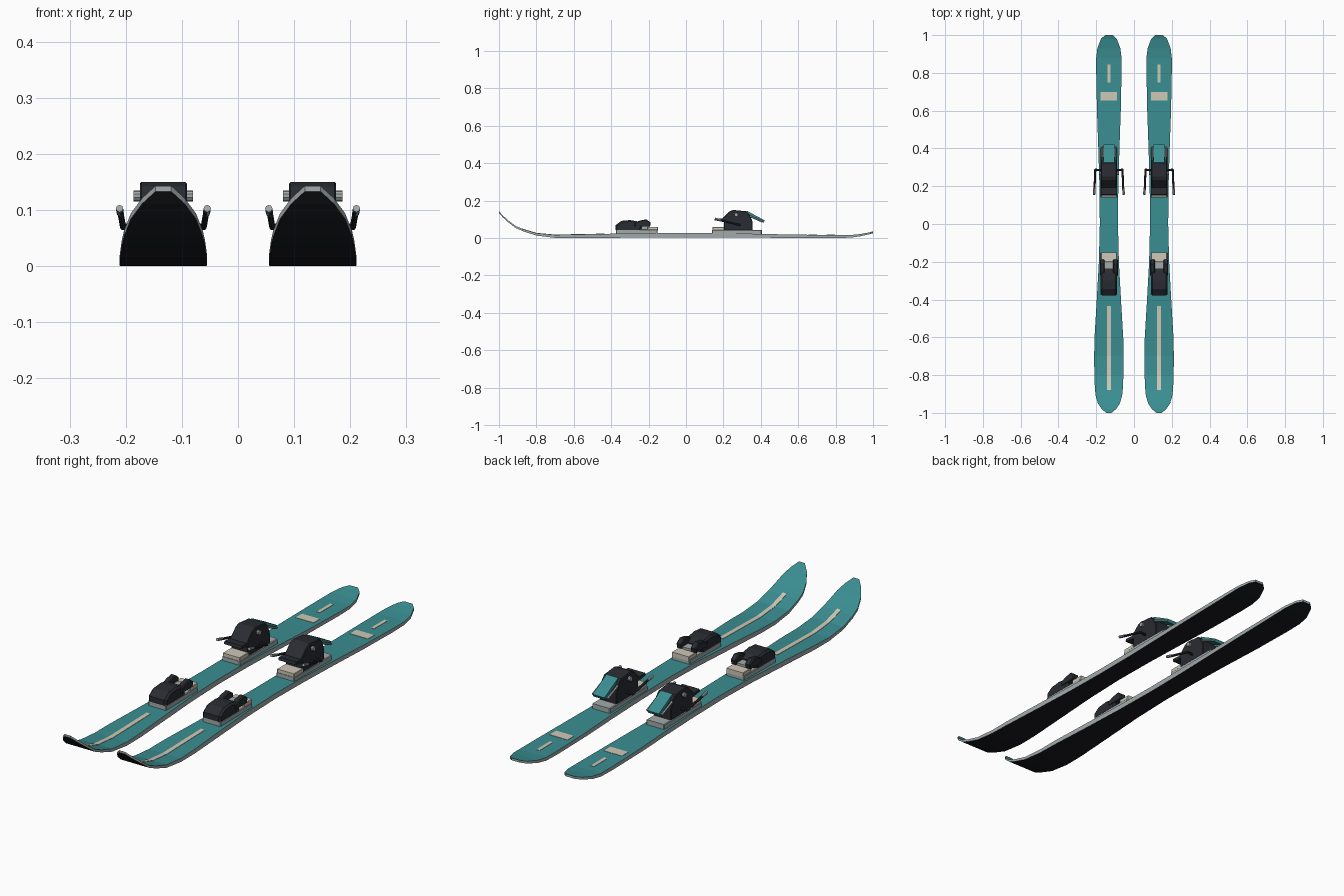
import bpy, bmesh
from mathutils import Vector

if "Cube" in bpy.data.objects:
    bpy.data.objects.remove(bpy.data.objects["Cube"])

SPACING = 0.133


def mat(name, rgb):
    m = bpy.data.materials.new(name)
    m.diffuse_color = (*rgb, 1)
    m.use_nodes = True
    m.node_tree.nodes["Principled BSDF"].inputs["Base Color"].default_value = m.diffuse_color
    return m


TEAL = mat("teal", (0.042, 0.27, 0.285))
DARK = mat("charcoal", (0.022, 0.025, 0.031))
BASE = mat("black_base", (0.010, 0.011, 0.014))
GREY = mat("metal_grey", (0.36, 0.40, 0.40))
CREAM = mat("cream", (0.62, 0.58, 0.47))


def finish(name, bm, mats):
    """One mesh, placed on both skis."""
    bmesh.ops.recalc_face_normals(bm, faces=bm.faces)
    me = bpy.data.meshes.new(name)
    bm.to_mesh(me)
    bm.free()
    for m in mats:
        me.materials.append(m)
    for side, x in (("left", -SPACING), ("right", SPACING)):
        ob = bpy.data.objects.new(f"{name}_{side}", me)
        ob.location.x = x
        bpy.context.collection.objects.link(ob)


def loft(bm, rings, index=lambda i: 0):
    rows = [[bm.verts.new(p) for p in r] for r in rings]
    n = len(rows[0])
    for a, b in zip(rows, rows[1:]):
        for i in range(n):
            j = (i + 1) % n
            bm.faces.new((a[i], a[j], b[j], b[i])).material_index = index(i)
    for end in (rows[0], rows[-1]):
        bm.faces.new(end).material_index = index(1)


def extrude(name, profile, spans, m, bevel=0.0):
    """Side profile (y, z) extruded across one or more x spans."""
    bm = bmesh.new()
    for x0, x1 in spans:
        loft(bm, [[(x, y, z) for y, z in profile] for x in (x0, x1)])
    if bevel:
        bmesh.ops.recalc_face_normals(bm, faces=bm.faces)
        caps = [e for e in bm.edges
                if any(len(f.verts) == len(profile) and abs(f.normal.x) > 0.9 for f in e.link_faces)
                and e.verts[0].co.z + e.verts[1].co.z > 2 * min(z for _, z in profile) + 0.002]
        bmesh.ops.bevel(bm, geom=caps, offset=bevel, segments=1, affect='EDGES')
    finish(name, bm, [m])


def box(name, spans, y0, y1, z0, z1, m, bevel=0.0):
    extrude(name, [(y0, z0), (y1, z0), (y1, z1), (y0, z1)], spans, m, bevel)


def rod(name, pts, r, m, sides=8):
    """Round bar along a path, built on both sides of the binding."""
    bm = bmesh.new()
    for s in (-1, 1):
        p = [Vector((s * x, y, z)) for x, y, z in pts]
        for a, b in zip(p, p[1:]):
            d = b - a
            mx = d.to_track_quat('Z', 'Y').to_matrix().to_4x4()
            mx.translation = (a + b) / 2
            bmesh.ops.create_cone(bm, cap_ends=True, segments=sides, radius1=r,
                                  radius2=r, depth=d.length + r * 0.8, matrix=mx)
    finish(name, bm, [m])


# Ski stations: y, half width, underside z, thickness
S = [(-1, .014, .133, .010), (-.98, .038, .111, .010), (-.95, .058, .084, .010),
     (-.91, .070, .053, .011), (-.87, .074, .036, .011), (-.80, .077, .013, .013),
     (-.70, .078, .001, .016), (-.60, .076, 0, .019), (-.40, .064, .001, .022),
     (-.20, .053, .003, .023), (0, .048, .004, .023), (.20, .050, .003, .023),
     (.40, .056, .002, .020), (.60, .063, 0, .018), (.80, .067, 0, .016),
     (.88, .067, .002, .014), (.93, .061, .009, .012), (.98, .042, .020, .010),
     (1, .020, .026, .010)]


def top_z(y):
    for a, b in zip(S, S[1:]):
        if y <= b[0]:
            t = (y - a[0]) / (b[0] - a[0])
            return (a[2] + a[3]) * (1 - t) + (b[2] + b[3]) * t


# Ski body: black base, grey sidewalls, teal top sheet
bm = bmesh.new()
loft(bm, [[(-w, y, z), (w, y, z), (w, y, z + t), (-w, y, z + t)] for y, w, z, t in S],
     lambda i: (0, 1, 2, 1)[i])
finish("ski", bm, [BASE, GREY, TEAL])


# Cream stripes that follow the top sheet
def stripe(name, y0, y1, w):
    ys = [y0] + [s[0] for s in S if y0 < s[0] < y1] + [y1]
    bm = bmesh.new()
    loft(bm, [[(-w, y, top_z(y) - .002), (w, y, top_z(y) - .002),
               (w, y, top_z(y) + .0015), (-w, y, top_z(y) + .0015)] for y in ys])
    finish(name, bm, [CREAM])


stripe("front_stripe", -.88, -.435, .010)
stripe("tail_block_stripe", .655, .70, .044)
stripe("tail_stripe", .75, .845, .008)

# Toe binding
box("toe_plate", [(-.044, .044)], -.375, -.152, .020, .046, GREY, .003)
box("toe_pad", [(-.042, .042)], -.205, -.150, .040, .060, CREAM, .002)
extrude("toe_housing", [(-.378, .044), (-.240, .044), (-.235, .075), (-.262, .090),
                        (-.300, .096), (-.345, .092), (-.378, .068)],
        [(-.044, .044)], DARK, .008)
extrude("toe_jaws", [(-.275, .062), (-.192, .062), (-.188, .082), (-.212, .100),
                     (-.245, .094), (-.275, .082)],
        [(-.048, -.022), (.022, .048)], DARK, .004)
box("toe_block", [(-.022, .022)], -.245, -.197, .046, .070, GREY)

# Heel binding
box("heel_plate", [(-.044, .044)], .140, .405, .020, .044, GREY, .003)
box("heel_pad", [(-.042, .042)], .142, .205, .040, .059, CREAM, .002)
extrude("heel_housing", [(.202, .044), (.355, .044), (.355, .090), (.340, .125),
                         (.322, .143), (.252, .150), (.232, .142), (.190, .100), (.202, .088)],
        [(-.042, .042)], DARK, .003)
extrude("heel_cup", [(.152, .094), (.200, .088), (.205, .102), (.155, .106)],
        [(-.042, .042)], DARK)
rod("heel_pivot", [(.036, .268, .125), (.049, .268, .125)], .010, GREY, 10)
extrude("heel_lever", [(.322, .130), (.415, .082), (.421, .094), (.325, .146)],
        [(-.029, .029)], TEAL)
rod("lever_rail", [(.036, .330, .122), (.036, .408, .088)], .005, GREY, 6)

# Brake arms with light tips
rod("brake_arm", [(.040, .284, .070), (.072, .288, .070), (.077, .165, .099)], .0055, DARK)
rod("brake_tip", [(.077, .185, .095), (.078, .158, .102)], .0065, GREY)
